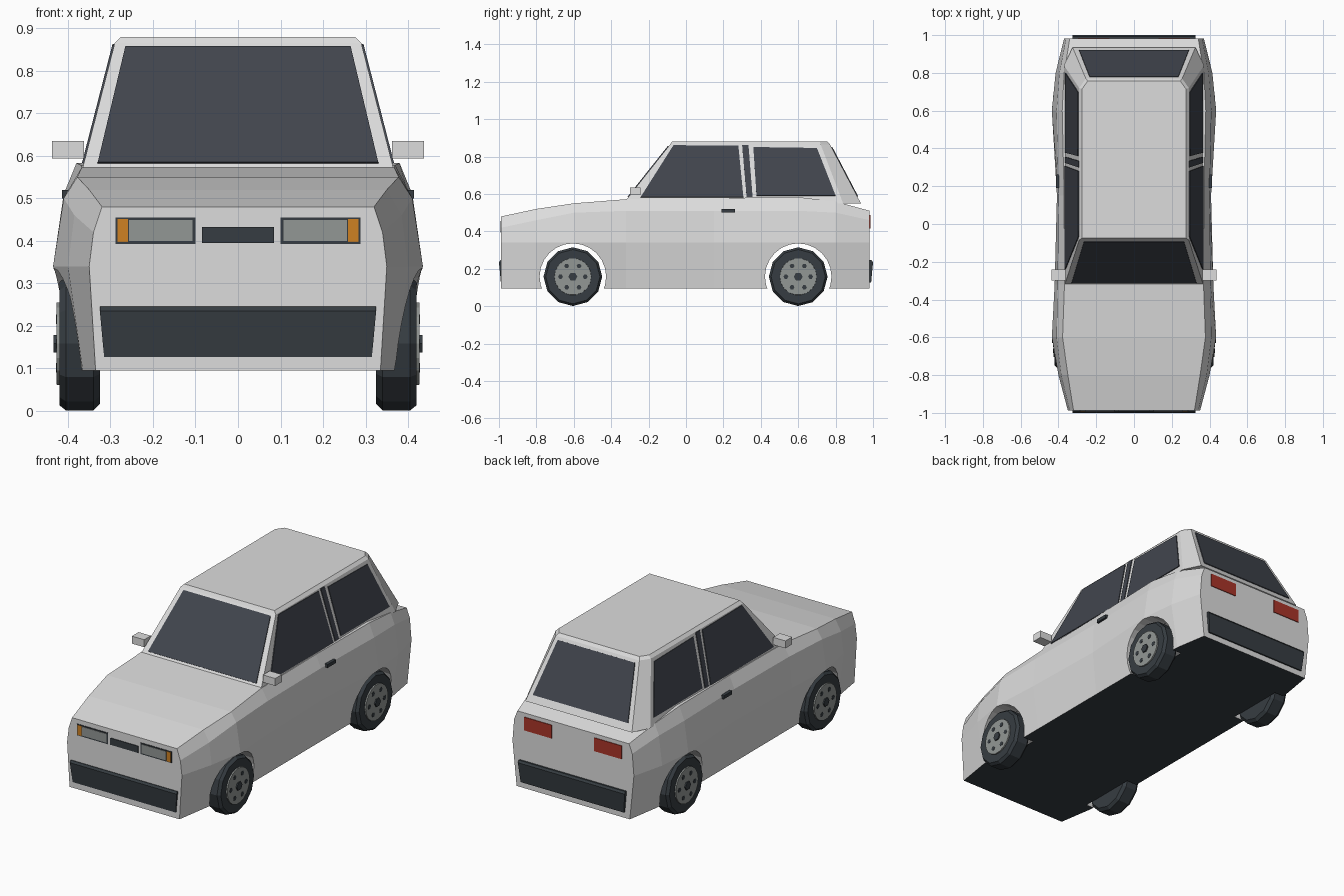
import bpy, bmesh, math
from mathutils import Matrix

cube = bpy.data.objects.get("Cube")
if cube:
    bpy.data.objects.remove(cube, do_unlink=True)


def material(name, r, g, b):
    m = bpy.data.materials.new(name)
    m.use_nodes = True
    m.diffuse_color = (r, g, b, 1)
    m.node_tree.nodes["Principled BSDF"].inputs["Base Color"].default_value = (r, g, b, 1)
    return m


PAINT = material("light_grey_paint", .72, .72, .72)
GLASS = material("dark_glass", .053, .06, .075)
DARK = material("dark_rubber", .037, .046, .054)
LENS = material("grey_metal", .29, .31, .30)
AMBER = material("amber_lamp", .62, .22, .016)
RED = material("red_lamp", .40, .035, .022)


def finish(name, bm, *mats):
    bmesh.ops.recalc_face_normals(bm, faces=bm.faces)
    mesh = bpy.data.meshes.new(name)
    bm.to_mesh(mesh)
    bm.free()
    ob = bpy.data.objects.new(name, mesh)
    bpy.context.collection.objects.link(ob)
    for m in mats:
        mesh.materials.append(m)
    return ob


def loft(name, rings, *mats):
    """Skin a row of closed rings and cap both ends."""
    bm = bmesh.new()
    rows = [[bm.verts.new(p) for p in ring] for ring in rings]
    for a, b in zip(rows, rows[1:]):
        for i in range(len(a)):
            j = (i + 1) % len(a)
            bm.faces.new((a[i], a[j], b[j], b[i]))
    bm.faces.new(rows[0])
    bm.faces.new(rows[-1])
    return finish(name, bm, *mats)


def box(name, x0, x1, y0, y1, z0, z1, mat):
    ring = lambda z: [(x0, y0, z), (x1, y0, z), (x1, y1, z), (x0, y1, z)]
    return loft(name, [ring(z0), ring(z1)], mat)


def panel(name, pts, mat):
    """Thin plate centred on a flat outline."""
    bm = bmesh.new()
    bm.faces.new([bm.verts.new(p) for p in pts])
    ob = finish(name, bm, mat)
    mod = ob.modifiers.new("thickness", "SOLIDIFY")
    mod.thickness, mod.offset = .009, 0
    return ob


def disc(bm, x0, x1, r0, r1, sides, y, z, spin=0):
    """Cylinder along x, radius r0 at x0 and r1 at x1."""
    turn = Matrix.Translation(((x0 + x1) / 2, y, z)) @ Matrix.Rotation(math.pi / 2, 4, 'Y')
    bmesh.ops.create_cone(bm, cap_ends=True, segments=sides, radius1=r0, radius2=r1,
                          depth=x1 - x0, matrix=turn @ Matrix.Rotation(spin, 4, 'Z'))


# Lower body: y, then half widths at sill, waist, shoulder and top, with the two upper heights
SECTIONS = [
    (-.988, .335, .350, .340, .42, .320, .48),
    (-.80, .365, .400, .385, .46, .350, .52),
    (-.60, .385, .435, .410, .50, .378, .55),
    (-.32, .385, .420, .405, .51, .368, .572),
    (.15, .385, .408, .400, .51, .370, .578),
    (.60, .385, .435, .410, .51, .380, .583),
    (.80, .375, .415, .395, .50, .370, .56),
    (.982, .345, .370, .360, .46, .340, .51),
]
rings = []
for y, sill, waist, shoulder, zs, top, zt in SECTIONS:
    half = [(sill, .095), (waist, .34), (shoulder, zs), (top, zt)]
    rings.append([(x, y, z) for x, z in half] + [(-x, y, z) for x, z in reversed(half)])
body = loft("body_shell", rings, PAINT, DARK)

# Wheel arches
AXLES, HUB_Z, WELL_X = (-.605, .6), .158, .322
bm = bmesh.new()
for y in AXLES:
    for x0, x1 in ((WELL_X, .6), (-.6, -WELL_X)):
        disc(bm, x0, x1, .178, .178, 24, y, HUB_Z)
cutter = finish("arch_cutter", bm, PAINT)
cutter.hide_render = True
mod = body.modifiers.new("arches", "BOOLEAN")
mod.operation, mod.solver, mod.object = 'DIFFERENCE', 'EXACT', cutter
bpy.context.view_layer.objects.active = body
bpy.ops.object.modifier_apply(modifier="arches")
bpy.data.objects.remove(cutter, do_unlink=True)

# Open the wells inward and darken the floor
bm = bmesh.new()
bm.from_mesh(body.data)
caps = [f for f in bm.faces if all(abs(abs(v.co.x) - WELL_X) < .0005 for v in f.verts)]
bmesh.ops.delete(bm, geom=caps, context='FACES')
for f in bm.faces:
    f.material_index = int(all(v.co.z < .097 for v in f.verts))
bm.to_mesh(body.data)
bm.free()

# Cabin with tapered rear pillars and a chamfered roof
LEVELS = [
    (.55, [(.371, -.335), (.371, .84), (.325, .935)]),
    (.865, [(.29, -.085), (.29, .72), (.255, .77)]),
    (.88, [(.275, -.075), (.275, .715), (.245, .757)]),
]
loft("cabin", [[(x, y, z) for x, y in half] + [(-x, y, z) for x, y in reversed(half)]
               for z, half in LEVELS], PAINT)


def up(z, low, high):
    """Interpolate a cabin wall between its base and the roof edge."""
    return low + (high - low) * (z - .55) / .315


def end_glass(name, low, high, z0, z1, w0, w1):
    panel(name, [(x, up(z, low, high), z)
                 for x, z in ((-w0, z0), (w0, z0), (w1, z1), (-w1, z1))], GLASS)


end_glass("windscreen", -.335, -.085, .582, .855, .33, .265)
end_glass("rear_window", .935, .77, .585, .85, .29, .235)

SIDE_GLASS = {
    "front_window": [(-.243, .582), (.307, .582), (.28, .857), (-.067, .86)],
    "pillar_strip": [(.324, .584), (.356, .584), (.334, .862), (.30, .862)],
    "quarter_window": [(.377, .59), (.80, .59), (.70, .845), (.36, .85)],
}

for side, s in (("left", 1), ("right", -1)):
    def across(name, x0, x1, y0, y1, z0, z1, mat):
        box(f"{side}_{name}", *sorted((s * x0, s * x1)), y0, y1, z0, z1, mat)

    for name, pts in SIDE_GLASS.items():
        panel(f"{side}_{name}", [(s * up(z, .371, .29), y, z) for y, z in pts], GLASS)

    # Mirror, handle and lamps
    across("mirror", .362, .437, -.30, -.242, .594, .635, PAINT)
    across("door_handle", .39, .414, .19, .262, .50, .519, DARK)
    across("headlamp_frame", .10, .288, -.991, -.986, .393, .455, DARK)
    across("headlamp", .107, .257, -.993, -.988, .40, .449, LENS)
    across("indicator", .259, .284, -.993, -.988, .397, .451, AMBER)
    across("tail_lamp", .13, .297, .98, .986, .415, .488, RED)

    # Wheels
    for end, y in zip(("front", "rear"), AXLES):
        bm = bmesh.new()
        for x0, x1, r0, r1 in ((.325, .34, .142, .157), (.34, .405, .157, .157),
                               (.405, .42, .157, .145)):
            disc(bm, x0, x1, r0, r1, 12, y, HUB_Z)
        disc(bm, .41, .434, .024, .024, 6, y, HUB_Z)
        for k in range(6):
            a = k * math.pi / 3
            disc(bm, .42, .4285, .013, .013, 6, y + .066 * math.cos(a), HUB_Z + .066 * math.sin(a))
        bmesh.ops.scale(bm, vec=(s, 1, 1), verts=bm.verts)
        finish(f"{side}_{end}_tyre", bm, DARK)
        bm = bmesh.new()
        disc(bm, .405, .427, .10, .098, 18, y, HUB_Z)
        bmesh.ops.scale(bm, vec=(s, 1, 1), verts=bm.verts)
        finish(f"{side}_{end}_wheel_disc", bm, LENS)

# Grille and wedge bumpers
box("grille", -.085, .085, -.992, -.986, .395, .432, DARK)
for name, s, inner in (("front_bumper", -1, .98), ("rear_bumper", 1, .975)):
    loft(name, [[(-w, s * inner, z), (w, s * inner, z), (w, s * outer, z), (-w, s * outer, z)]
                for z, w, outer in ((.127, .315, .99), (.235, .325, 1.0), (.246, .325, .992))], DARK)
